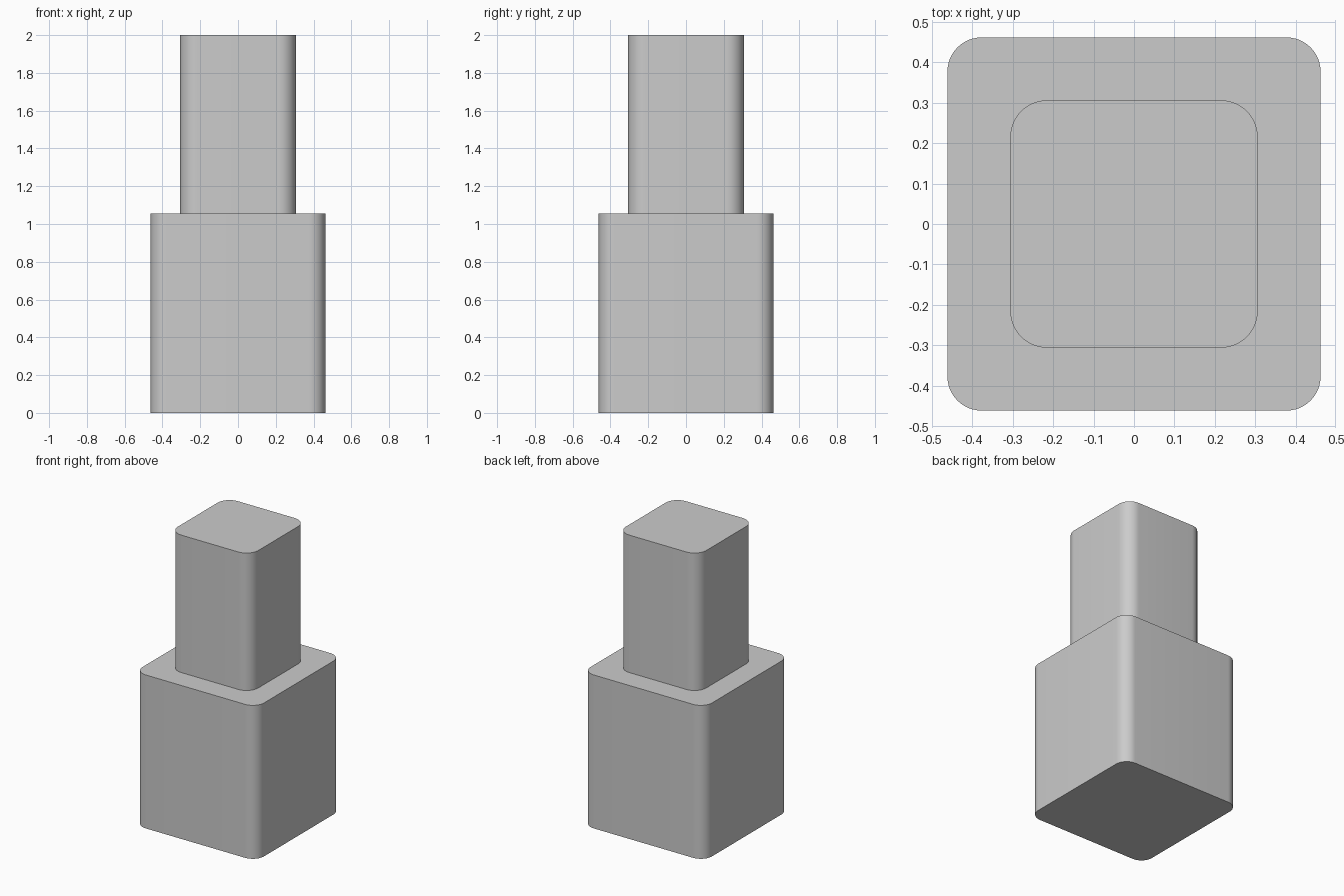
import bpy
import bmesh
import math

default_cube = bpy.data.objects.get("Cube")
if default_cube:
    bpy.data.objects.remove(default_cube, do_unlink=True)

# Single plain grey finish
grey = bpy.data.materials.new("light_grey")
grey.use_nodes = True
colour = (0.6, 0.6, 0.6, 1)
grey.diffuse_color = colour
grey.node_tree.nodes["Principled BSDF"].inputs["Base Color"].default_value = colour


def rounded_block(name, half, bottom, top, radius):
    """Square block with rounded vertical edges and crisp top and bottom."""
    bm = bmesh.new()
    bmesh.ops.create_cube(bm, size=1)
    for v in bm.verts:
        v.co.x *= 2 * half
        v.co.y *= 2 * half
        v.co.z = top if v.co.z > 0 else bottom
    upright = [e for e in bm.edges
               if abs(e.verts[0].co.z - e.verts[1].co.z) > 0.1]
    bmesh.ops.bevel(bm, geom=upright, offset=radius, segments=12,
                    profile=0.5, affect='EDGES')
    mesh = bpy.data.meshes.new(name)
    bm.to_mesh(mesh)
    bm.free()
    mesh.materials.append(grey)
    obj = bpy.data.objects.new(name, mesh)
    bpy.context.collection.objects.link(obj)
    bpy.ops.object.select_all(action='DESELECT')
    obj.select_set(True)
    bpy.context.view_layer.objects.active = obj
    bpy.ops.object.shade_smooth_by_angle(angle=math.radians(30))
    return obj


# Wide lower block and narrower upper column
rounded_block("base_block", 0.462, 0, 1.055, 0.085)
rounded_block("upper_column", 0.306, 1.055, 2, 0.09)
